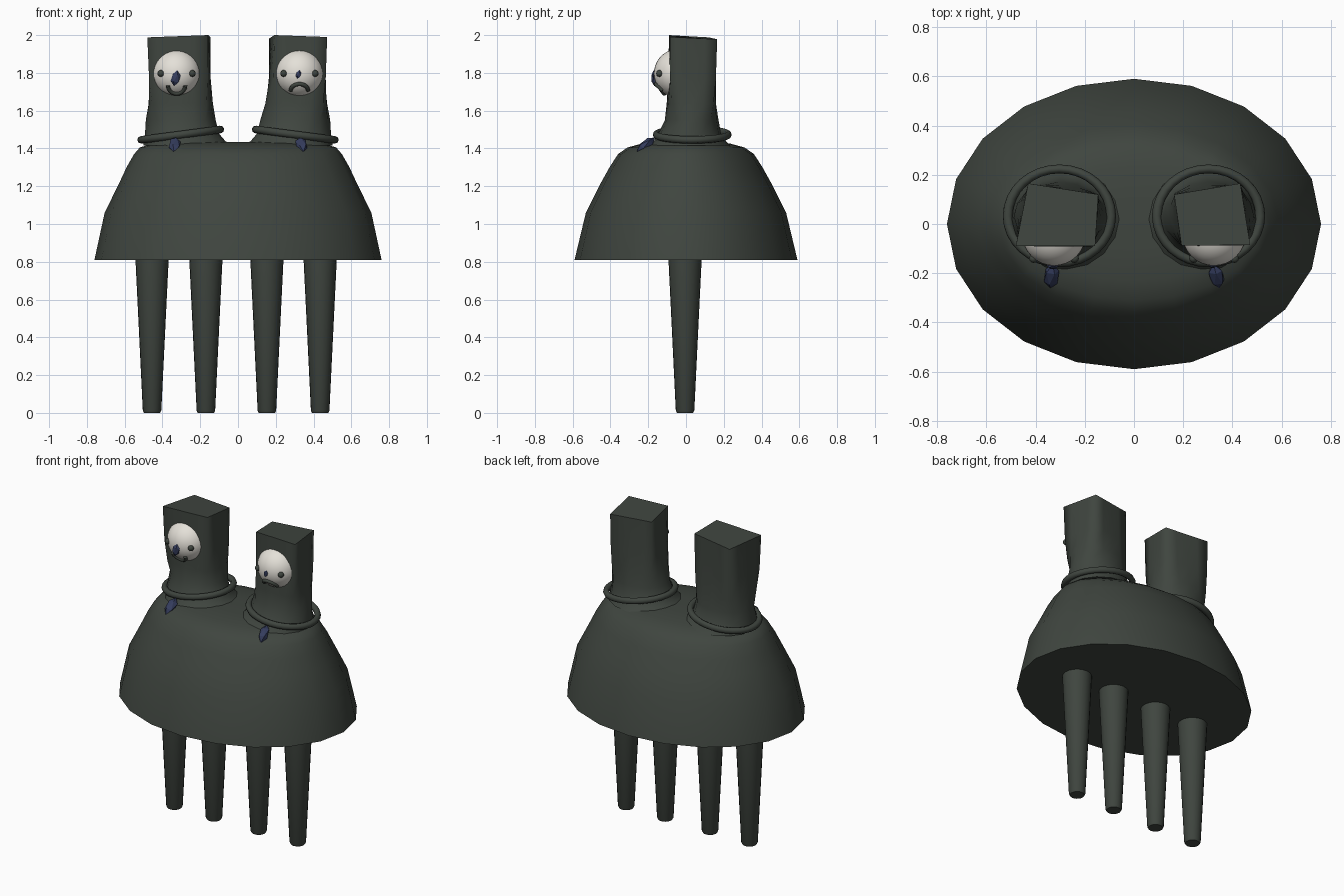
import bpy, bmesh, math
from mathutils import Vector

if "Cube" in bpy.data.objects:
    bpy.data.objects.remove(bpy.data.objects["Cube"])


def material(name, rgb):
    m = bpy.data.materials.new(name)
    m.diffuse_color = (*rgb, 1)
    m.use_nodes = True
    m.node_tree.nodes["Principled BSDF"].inputs["Base Color"].default_value = m.diffuse_color
    return m


GREEN = material("dark green grey", (0.05, 0.06, 0.05))
WHITE = material("bone white", (0.78, 0.75, 0.69))
BLUE = material("dark blue", (0.035, 0.046, 0.11))


def loft(name, rings, mat, flat_top=True):
    """Skin closed rings of points, smooth sides and flat end caps."""
    bm = bmesh.new()
    vs = [[bm.verts.new(p) for p in r] for r in rings]
    n = len(vs[0])
    for a, b in zip(vs, vs[1:]):
        for i in range(n):
            j = (i + 1) % n
            bm.faces.new((a[i], a[j], b[j], b[i])).smooth = True
    caps = [bm.faces.new(vs[0][::-1]), bm.faces.new(vs[-1])]
    caps[1].smooth = not flat_top
    for f in caps:
        if not f.smooth:
            for e in f.edges:
                e.smooth = False
    me = bpy.data.meshes.new(name)
    bm.to_mesh(me)
    bm.free()
    me.materials.append(mat)
    ob = bpy.data.objects.new(name, me)
    bpy.context.collection.objects.link(ob)
    return ob


def ellipse(cx, cy, rx, ry, z, n, start=0.0):
    return [Vector((cx + rx * math.cos(start + math.tau * i / n),
                    cy + ry * math.sin(start + math.tau * i / n), z)) for i in range(n)]


def finish(name, mat, smooth=True):
    ob = bpy.context.object
    ob.name = name
    ob.data.materials.append(mat)
    if smooth:
        bpy.ops.object.shade_smooth()
    return ob


def ball(name, loc, scale, mat, seg=24, rings=16):
    bpy.ops.mesh.primitive_uv_sphere_add(segments=seg, ring_count=rings, radius=1, location=loc)
    bpy.context.object.scale = scale
    return finish(name, mat)


def stone(name, loc, scale, rot, mat):
    bpy.ops.mesh.primitive_ico_sphere_add(subdivisions=1, radius=1, location=loc, rotation=rot)
    bpy.context.object.scale = scale
    return finish(name, mat, False)


# Domed body with a flat underside
dome = [(.76, .59, .81), (.706, .53, 1.06), (.632, .455, 1.21), (.59, .405, 1.30),
        (.55, .36, 1.37), (.52, .31, 1.405), (.45, .23, 1.427), (.22, .1, 1.435)]
loft("body", [ellipse(0, 0, rx, ry, z, 20) for rx, ry, z in dome], GREEN, False)

# Four tapered legs in a row
for i, x in enumerate((-.455, -.17, .153, .435)):
    rings = [ellipse(x, -.005, r, r, z, 20) for r, z in ((.043, 0), (.049, .012), (.088, .815))]
    loft(f"leg_{i + 1}", rings, GREEN)

# Square head tops: front left, front right, back right, back left
TOPS = {
    -1: [(-.48, -.09, 1.988), (-.158, -.09, 2.0), (-.145, .12, 1.988), (-.43, .165, 1.978)],
    1: [(.193, -.088, 2.0), (.472, -.085, 1.99), (.432, .165, 1.978), (.163, .12, 1.98)],
}
# Round neck sections: z, centre x, centre y, radius x, radius y
NECK = [(1.415, .265, .02, .235, .215), (1.44, .283, .02, .215, .19),
        (1.48, .297, .02, .195, .165), (1.55, .303, .03, .185, .142)]
SIDE = 4  # points per side of a head section

for s, side in ((-1, "left"), (1, "right")):
    quad = [Vector(p) for p in TOPS[s]]
    top = [quad[k].lerp(quad[(k + 1) % 4], j / SIDE) for k in range(4) for j in range(SIDE)]
    rings = [ellipse(s * cx, cy, rx, ry, z, 4 * SIDE, math.radians(225))
             for z, cx, cy, rx, ry in NECK]
    base = rings[-1]
    for t, squareness in ((.2, .45), (.5, .8)):
        ring = []
        for a, b in zip(base, top):
            p = a.lerp(b, squareness)
            p.z = a.z + (b.z - a.z) * t
            ring.append(p)
        rings.append(ring)
    loft(f"{side}_head", rings + [top], GREEN)

    # Tilted collar around the neck
    bpy.ops.mesh.primitive_torus_add(
        major_segments=32, minor_segments=8, major_radius=.212, minor_radius=.02,
        location=(s * .303, .033, 1.473), rotation=(0, s * .13, 0))
    bpy.context.object.scale.y = .9
    finish(f"{side}_collar", GREEN)

    # Pale face set into the head front
    fx, fy, fz, r = s * .325, -.04, 1.797, .13
    ball(f"{side}_face", (fx, fy, fz), (r, r, r), WHITE, 32, 20)

    def on_face(dx, dz, lift=0.0):
        return (fx + dx, fy - math.sqrt(r * r - dx * dx - dz * dz) - lift, fz + dz)

    # Eyes
    for d, eye in ((-1, "left"), (1, "right")):
        ball(f"{side}_face_{eye}_eye", on_face(d * .083, 0), (.018, .018, .018), GREEN, 12, 8)

    # Nose stone, larger on the left face
    k = 1.0 if s < 0 else .55
    stone(f"{side}_nose", on_face(-.005, -.025 if s < 0 else -.005), (.026 * k, .018 * k, .043 * k),
          (0, .2, 0), BLUE)

    # Mouth: smile on the left face, frown on the right
    cv = bpy.data.curves.new(f"{side}_mouth", 'CURVE')
    cv.dimensions = '3D'
    cv.bevel_depth, cv.bevel_resolution, cv.use_fill_caps = .011, 2, True
    sp = cv.splines.new('POLY')
    sp.points.add(10)
    for i, pt in enumerate(sp.points):
        a = math.pi * i / 10
        dz = -.065 - .042 * math.sin(a) if s < 0 else -.09 + .034 * math.sin(a)
        pt.co = (*on_face(-.046 * math.cos(a), dz, .002), 1)
    sp.use_smooth = True
    cv.materials.append(GREEN)
    bpy.context.collection.objects.link(bpy.data.objects.new(f"{side}_mouth", cv))

    # Pendant stone hanging from the collar
    stone(f"{side}_pendant", (s * .335, -.212, 1.42), (.033, .026, .062),
          (-.9, -.3 if s > 0 else .1, 0), BLUE)
